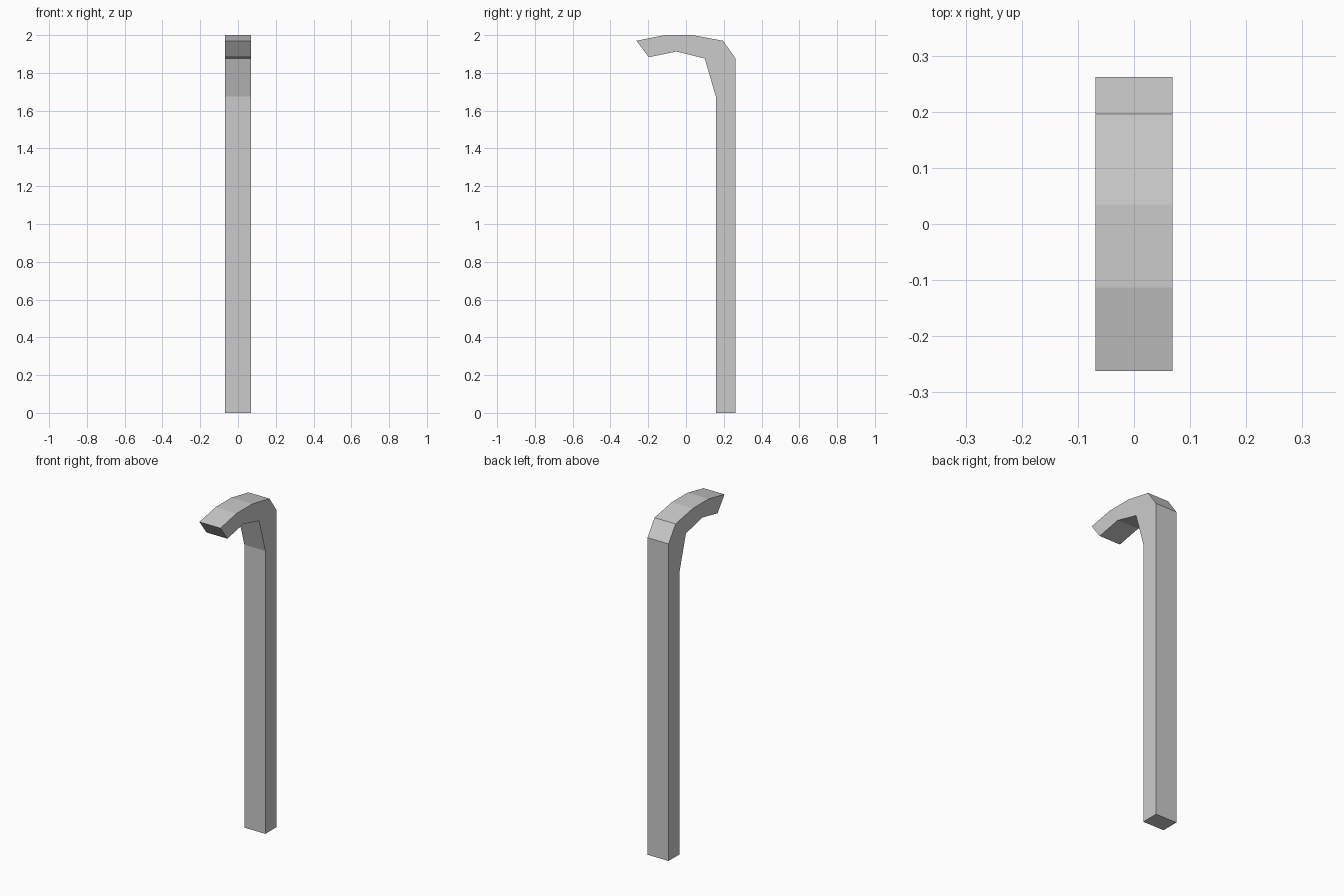
import bpy, bmesh

if "Cube" in bpy.data.objects:
    bpy.data.objects.remove(bpy.data.objects["Cube"])

HALF_WIDTH = 0.069

# Side profile of the cane (y, z): up the back, over the hook, back down the inside
profile = [
    (0.262, 0.0), (0.262, 1.877), (0.196, 1.97), (0.035, 2.0),
    (-0.113, 2.0), (-0.262, 1.97), (-0.197, 1.883), (-0.05, 1.913),
    (0.099, 1.876), (0.158, 1.675), (0.158, 0.0),
]

# Extrude the profile across the width
bm = bmesh.new()
face = bm.faces.new([bm.verts.new((-HALF_WIDTH, y, z)) for y, z in profile])
ext = bmesh.ops.extrude_face_region(bm, geom=[face], use_keep_orig=True)
verts = [g for g in ext["geom"] if isinstance(g, bmesh.types.BMVert)]
bmesh.ops.translate(bm, verts=verts, vec=(2 * HALF_WIDTH, 0, 0))
bmesh.ops.recalc_face_normals(bm, faces=bm.faces)

mesh = bpy.data.meshes.new("hooked_post")
bm.to_mesh(mesh)
bm.free()
bpy.context.collection.objects.link(bpy.data.objects.new("hooked_post", mesh))
